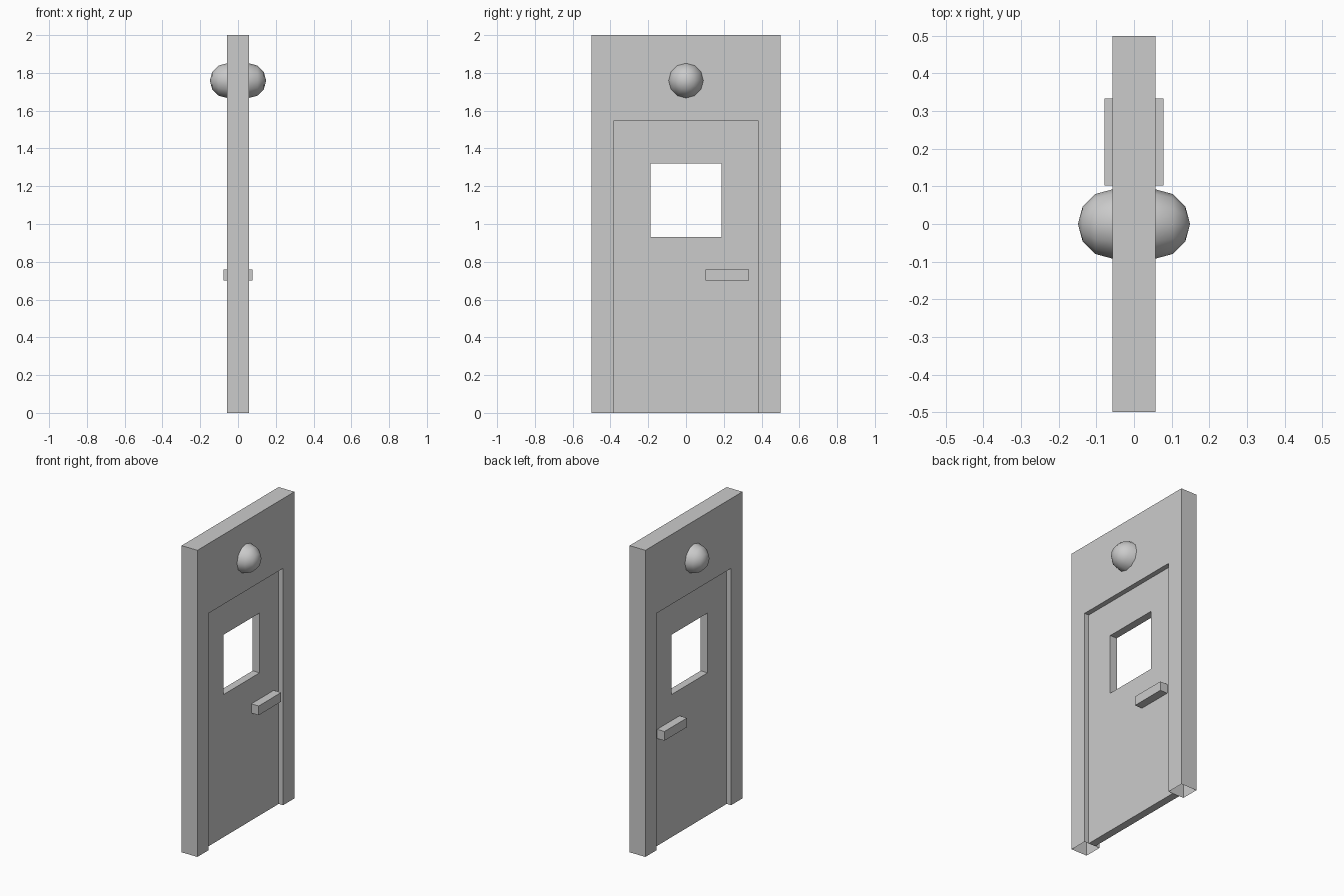
import bpy, bmesh, math
from mathutils import Matrix

if "Cube" in bpy.data.objects:
    bpy.data.objects.remove(bpy.data.objects["Cube"])

WALL = 0.057   # half thickness of surround
LEAF = 0.025   # half thickness of door leaf


def finish(name, bm):
    bmesh.ops.recalc_face_normals(bm, faces=bm.faces)
    mesh = bpy.data.meshes.new(name)
    bm.to_mesh(mesh)
    bm.free()
    obj = bpy.data.objects.new(name, mesh)
    bpy.context.collection.objects.link(obj)
    return obj


def rect(y0, y1, z0, z1):
    return [(y0, z0), (y1, z0), (y1, z1), (y0, z1)]


def box(name, x0, x1, y0, y1, z0, z1):
    bm = bmesh.new()
    bmesh.ops.create_cube(bm, size=1)
    for v in bm.verts:
        v.co = (x1 if v.co.x > 0 else x0,
                y1 if v.co.y > 0 else y0,
                z1 if v.co.z > 0 else z0)
    return finish(name, bm)


# Surround: upside-down U extruded through the thickness, feet left open
profile = [(-0.5, 0), (-0.5, 2), (0.5, 2), (0.5, 0),
           (0.383, 0), (0.383, 1.545), (-0.383, 1.545), (-0.383, 0)]
bm = bmesh.new()
a, b = [[bm.verts.new((x, y, z)) for y, z in profile] for x in (-WALL, WALL)]
bm.faces.new(a)
bm.faces.new(b[::-1])
for i in range(8):
    if i not in (3, 7):
        j = (i + 1) % 8
        bm.faces.new((a[i], a[j], b[j], b[i]))
finish("door_surround", bm)

# Door leaf: recessed panel with an open window
bm = bmesh.new()
loops = [[bm.verts.new((x, y, z)) for y, z in shape]
         for x, shape in ((-LEAF, rect(-0.383, 0.383, 0, 1.545)),
                          (LEAF, rect(-0.383, 0.383, 0, 1.545)),
                          (LEAF, rect(-0.187, 0.187, 0.93, 1.32)),
                          (-LEAF, rect(-0.187, 0.187, 0.93, 1.32)))]
for k in range(4):
    p, q = loops[k], loops[(k + 1) % 4]
    for i in range(4):
        j = (i + 1) % 4
        bm.faces.new((p[i], p[j], q[j], q[i]))
finish("door_leaf", bm)

# Handle and half-round lamp on each side
for side, s in (("right", 1), ("left", -1)):
    x0, x1 = sorted((s * LEAF, s * 0.078))
    box("handle_" + side, x0, x1, 0.102, 0.333, 0.7, 0.76)

    bm = bmesh.new()
    bmesh.ops.create_uvsphere(bm, u_segments=12, v_segments=6, radius=0.092,
                              matrix=Matrix.Rotation(math.pi / 2, 4, 'Y'))
    inner = [v for v in bm.verts if v.co.x * s < -0.001]
    bmesh.ops.delete(bm, geom=inner, context='VERTS')
    for f in bm.faces:
        f.smooth = True
    lamp = finish("lamp_" + side, bm)
    # Make sure the open dome faces outwards
    if sum(f.normal.x * s for f in lamp.data.polygons) < 0:
        lamp.data.flip_normals()
    lamp.location = (s * WALL, 0, 1.759)
